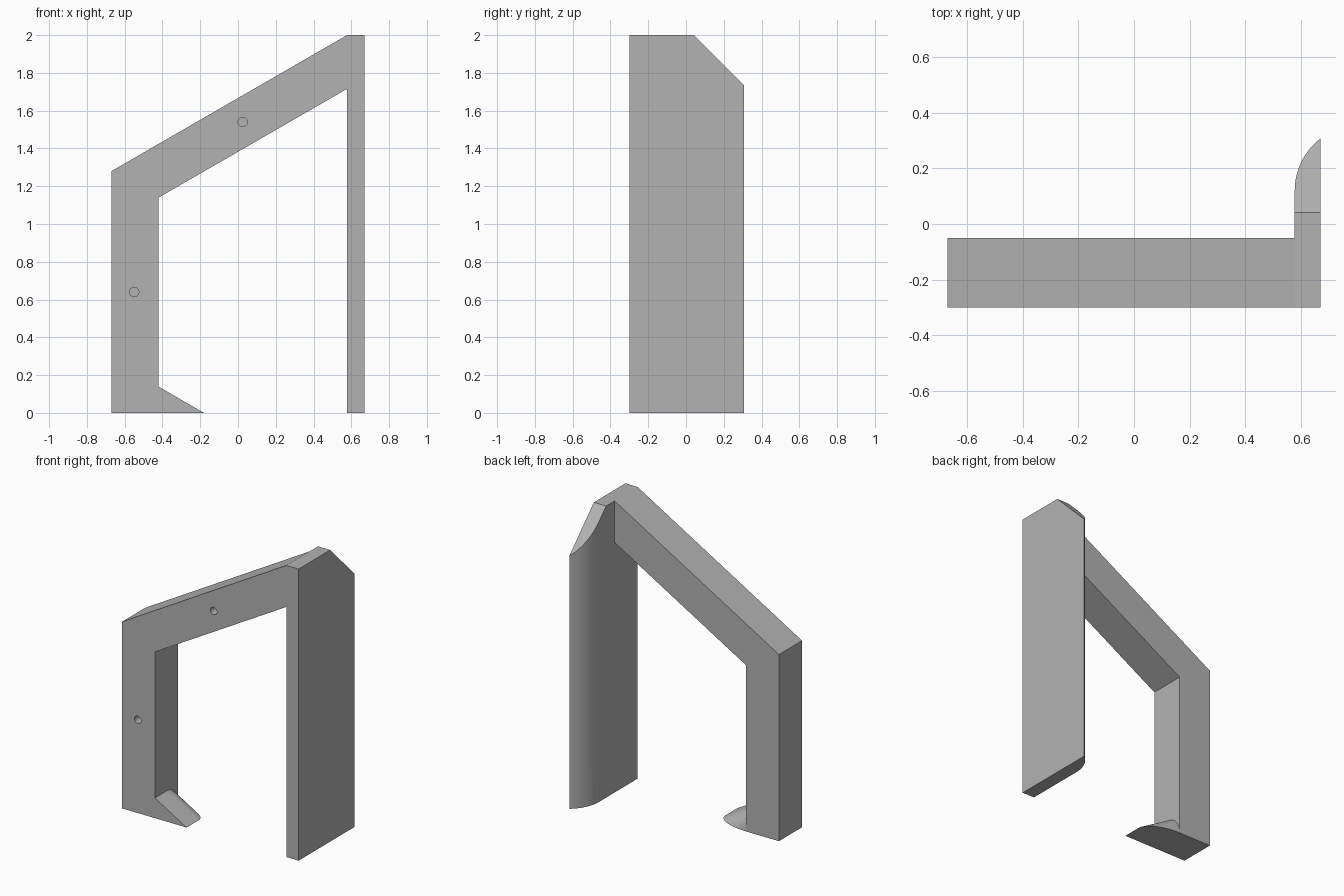
import bpy, bmesh, math
from mathutils import Vector

cube = bpy.data.objects.get("Cube")
if cube:
    bpy.data.objects.remove(cube, do_unlink=True)

grey = bpy.data.materials.new("plain grey")
grey.use_nodes = True
colour = (0.45, 0.45, 0.45, 1)
grey.diffuse_color = colour
grey.node_tree.nodes["Principled BSDF"].inputs["Base Color"].default_value = colour

FRONT, BACK = -0.30, -0.05


def finish(name, bm, smooth=False):
    bmesh.ops.remove_doubles(bm, verts=bm.verts, dist=0.0005)
    bmesh.ops.recalc_face_normals(bm, faces=bm.faces)
    mesh = bpy.data.meshes.new(name)
    bm.to_mesh(mesh)
    bm.free()
    mesh.materials.append(grey)
    obj = bpy.data.objects.new(name, mesh)
    bpy.context.collection.objects.link(obj)
    if smooth:
        bpy.ops.object.select_all(action='DESELECT')
        obj.select_set(True)
        bpy.context.view_layer.objects.active = obj
        bpy.ops.object.shade_smooth_by_angle(angle=math.radians(25))
    return obj


def prism(points, offset):
    """Extrude a closed planar outline."""
    bm = bmesh.new()
    face = bm.faces.new([bm.verts.new(p) for p in points])
    new = bmesh.ops.extrude_face_region(bm, geom=[face])["geom"]
    moved = [v for v in new if isinstance(v, bmesh.types.BMVert)]
    bmesh.ops.translate(bm, verts=moved, vec=offset)
    return bm


# Post and sloping rail in one bent outline
outline = [(-0.67, 0), (-0.42, 0), (-0.42, 1.14), (0.577, 1.715),
           (0.577, 2), (-0.67, 1.28)]
frame = finish("post_and_rail",
               prism([(x, FRONT, z) for x, z in outline], (0, BACK - FRONT, 0)))

# Blind screw holes in the front
for i, (x, z) in enumerate([(0.025, 1.54), (-0.55, 0.64)]):
    bpy.ops.mesh.primitive_cylinder_add(vertices=32, radius=0.025, depth=0.2,
                                        location=(x, FRONT, z),
                                        rotation=(math.pi / 2, 0, 0))
    cutter = bpy.context.object
    cutter.name = f"hole_cutter_{i + 1}"
    cutter.data.materials.append(grey)
    cutter.hide_render = True
    cutter.hide_set(True)
    cut = frame.modifiers.new("screw_hole", 'BOOLEAN')
    cut.object = cutter
    cut.solver = 'EXACT'

# Broad side panel: rounded inner back edge, chamfered top back corner
inner, outer, arc_y, radius = 0.577, 0.67, 0.12, 0.235
sweep = math.acos((radius - (outer - inner)) / radius)
plan = [(outer, FRONT), (inner, FRONT)]
for i in range(17):
    a = sweep * i / 16
    plan.append((inner + radius * (1 - math.cos(a)), arc_y + radius * math.sin(a)))
bm = prism([(x, y, 0) for x, y in plan], (0, 0, 2))
cut = bmesh.ops.bisect_plane(bm, geom=bm.verts[:] + bm.edges[:] + bm.faces[:],
                             plane_co=Vector((0, 0.042, 2)),
                             plane_no=Vector((0, 1, 1)), clear_outer=True)
bmesh.ops.holes_fill(bm, edges=[e for e in cut["geom_cut"]
                                if isinstance(e, bmesh.types.BMEdge)])
finish("side_panel", bm, True)

# Wedge foot: sloping top with its back edge rounded over
round_r, toe_x, heel_x, heel_z = 0.12, -0.18, -0.42, 0.1386
section = [(FRONT, 0)]
for i in range(17):
    a = math.pi / 2 * i / 16
    section.append((BACK - round_r + round_r * math.sin(a), round_r * (1 - math.cos(a))))
bm = bmesh.new()
toe = [bm.verts.new((toe_x - 2 * d, y, 0)) for y, d in section]
heel = [bm.verts.new((heel_x, y, heel_z * (1 - d / round_r))) for y, d in section]
for i in range(len(section) - 1):
    bm.faces.new((toe[i], toe[i + 1], heel[i + 1], heel[i]))
corner = bm.verts.new((heel_x, FRONT, 0))
bm.faces.new((corner, toe[0], heel[0]))
bm.faces.new([corner] + toe[::-1])
bm.faces.new([corner] + heel)
finish("foot", bm, True)
